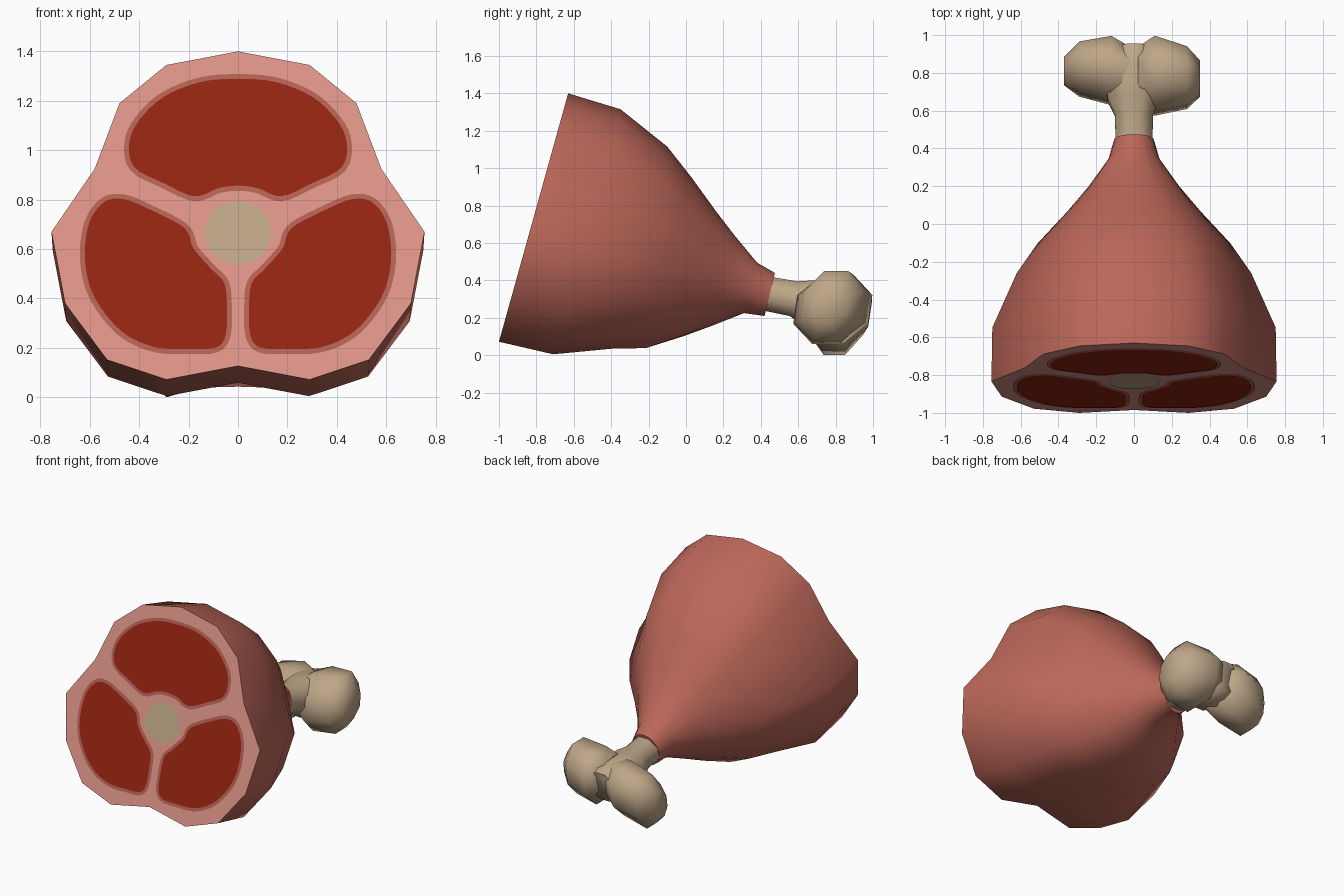
import bpy, bmesh, math
from mathutils import Vector

if "Cube" in bpy.data.objects:
    bpy.data.objects.remove(bpy.data.objects["Cube"])


def material(name, rgb):
    m = bpy.data.materials.new(name)
    lin = [((c / 255 + 0.055) / 1.055) ** 2.4 for c in rgb]
    m.diffuse_color = (*lin, 1)
    m.use_nodes = True
    m.node_tree.nodes["Principled BSDF"].inputs["Base Color"].default_value = m.diffuse_color
    return m


SKIN = material("skin", (188, 103, 89))
FAT = material("fat", (222, 148, 136))
EDGE = material("muscle_edge", (180, 96, 84))
LEAN = material("lean_meat", (148, 36, 16))
BONE = material("bone", (190, 166, 136))


def finish(bm, name, mats, angle=65):
    me = bpy.data.meshes.new(name)
    bm.to_mesh(me)
    bm.free()
    for m in mats:
        me.materials.append(m)
    ob = bpy.data.objects.new(name, me)
    bpy.context.collection.objects.link(ob)
    bpy.ops.object.select_all(action='DESELECT')
    ob.select_set(True)
    bpy.context.view_layer.objects.active = ob
    bpy.ops.object.shade_smooth_by_angle(angle=math.radians(angle))
    return ob


def loft(name, rings, mats):
    """Skin a list of rings; both ends capped. The first cap takes the last material."""
    bm = bmesh.new()
    vr = [[bm.verts.new(p) for p in r] for r in rings]
    n = len(vr[0])
    for a, b in zip(vr, vr[1:]):
        for i in range(n):
            j = (i + 1) % n
            bm.faces.new((a[i], a[j], b[j], b[i]))
    cap = bm.faces.new(vr[0])
    cap.material_index = len(mats) - 1
    bm.faces.new(vr[-1])
    bmesh.ops.recalc_face_normals(bm, faces=bm.faces[:])
    return finish(bm, name, mats)


# Meat: three-lobed outline of the cut that blends to a circle at the neck
half = [(0, 1.40), (.29, 1.345), (.48, 1.19), (.58, .925), (.755, .67),
        (.70, .38), (.53, .152), (.29, .072), (0, .127)]
outline = half + [(-x, z) for x, z in half[-2:0:-1]]
lobes = [(x / .755, (z - .072) / 1.328) for x, z in outline]
circle = [(math.sin(i * math.pi / 8), .5 + .5 * math.cos(i * math.pi / 8))
          for i in range(16)]

# bottom y, z / top y, z / half width / roundness
stations = [(-1.0, .072, -.63, 1.40, .755, 0),
            (-.71, .005, -.35, 1.315, .75, 0),
            (-.395, .025, -.10, 1.115, .62, .25),
            (-.22, .022, .03, .95, .51, .45),
            (-.015, .092, .16, .77, .35, .65),
            (.14, .155, .26, .64, .24, .85),
            (.31, .225, .38, .495, .135, 1),
            (.42, .21, .475, .44, .105, 1)]
rings = []
for y0, z0, y1, z1, w, k in stations:
    ring = []
    for (lx, lt), (cx, ct) in zip(lobes, circle):
        x, t = lx + (cx - lx) * k, lt + (ct - lt) * k
        ring.append((x * w, y0 + (y1 - y0) * t, z0 + (z1 - z0) * t))
    rings.append(ring)
loft("meat", rings, [SKIN, FAT])


# Thin patches lying on the cut
def patch(name, pts, mat, lift):
    bm = bmesh.new()
    vs = [bm.verts.new((x, -1 + (z - .072) * .2786 - .963 * lift, z + .269 * lift))
          for x, z in pts]
    f = bm.faces.new(vs)
    f.normal_update()
    if f.normal.y > 0:
        f.normal_flip()
    finish(bm, name, [mat])


def smooth_loop(pts, steps=4):
    """Closed Catmull-Rom curve through the points."""
    P = [Vector(p) for p in pts]
    n, out = len(P), []
    for i in range(n):
        a, b, c, d = P[i - 1], P[i], P[(i + 1) % n], P[(i + 2) % n]
        for s in range(steps):
            t = s / steps
            out.append(.5 * (2 * b + (c - a) * t + (2 * a - 5 * b + 4 * c - d) * t * t
                             + (3 * b - a - 3 * c + d) * t ** 3))
    return out


def grow(pts, d):
    n = len(pts)
    area = sum(pts[i - 1].x * pts[i].y - pts[i].x * pts[i - 1].y for i in range(n))
    s = 1 if area > 0 else -1
    out = []
    for i in range(n):
        t = (pts[(i + 1) % n] - pts[i - 1]).normalized()
        out.append(pts[i] + Vector((t.y, -t.x)) * d * s)
    return out


top_half = [(0, 1.287), (.15, 1.275), (.30, 1.215), (.40, 1.12), (.44, 1.03),
            (.42, .93), (.30, .865), (.175, .812), (.08, .845)]
top = top_half + [(0, .855)] + [(-x, z) for x, z in top_half[:0:-1]]
side = [(.20, .66), (.24, .70), (.36, .76), (.46, .80), (.54, .79), (.60, .71),
        (.62, .58), (.60, .45), (.54, .34), (.45, .25), (.33, .20), (.20, .195),
        (.09, .20), (.05, .25), (.045, .36), (.055, .46), (.11, .52), (.18, .60)]
muscles = {"top": top, "right": side, "left": [(-x, z) for x, z in side]}
for key, pts in muscles.items():
    loop = smooth_loop(pts)
    patch(key + "_muscle_edge", grow(loop, .02), EDGE, .003)
    patch(key + "_muscle", loop, LEAN, .006)

# Round end of the bone in the cut
patch("cut_bone", [(.135 * math.cos(a * math.pi / 12), .665 + .128 * math.sin(a * math.pi / 12))
                   for a in range(24)], BONE, .004)


# Bone shaft and the two knuckles
def octagon(fn):
    k = 1 / math.cos(math.pi / 8)
    return [fn(k * math.cos((i + .5) * math.pi / 4), k * math.sin((i + .5) * math.pi / 4))
            for i in range(8)]


shaft = [(.40, .098, .335, .09), (.575, .10, .302, .093), (.66, .14, .275, .125),
         (.82, .15, .25, .14), (.935, .09, .25, .10)]
loft("bone_shaft", [octagon(lambda c, s: (c * w, y + .2 * s * h, zc + s * h))
                    for y, w, zc, h in shaft], [BONE])


def knuckle(name, cuts):
    rs = []
    for x, y0, y1, z0, z1 in cuts:
        yc, zc, ry, rz = (y0 + y1) / 2, (z0 + z1) / 2, (y1 - y0) / 2, (z1 - z0) / 2
        rs.append(octagon(lambda c, s: (x, yc + c * ry + .15 * s * rz, zc + s * rz)))
    loft(name, rs, [BONE])


# x / y range / z range
knuckle("right_knuckle", [(.02, .62, .93, .14, .40), (.11, .585, .985, .06, .43),
                          (.28, .62, .93, .08, .45), (.35, .68, .86, .17, .36)])
knuckle("left_knuckle", [(-.02, .64, .93, .13, .39), (-.12, .64, .985, .05, .40),
                         (-.29, .685, .955, 0, .36), (-.37, .74, .88, .08, .27)])
